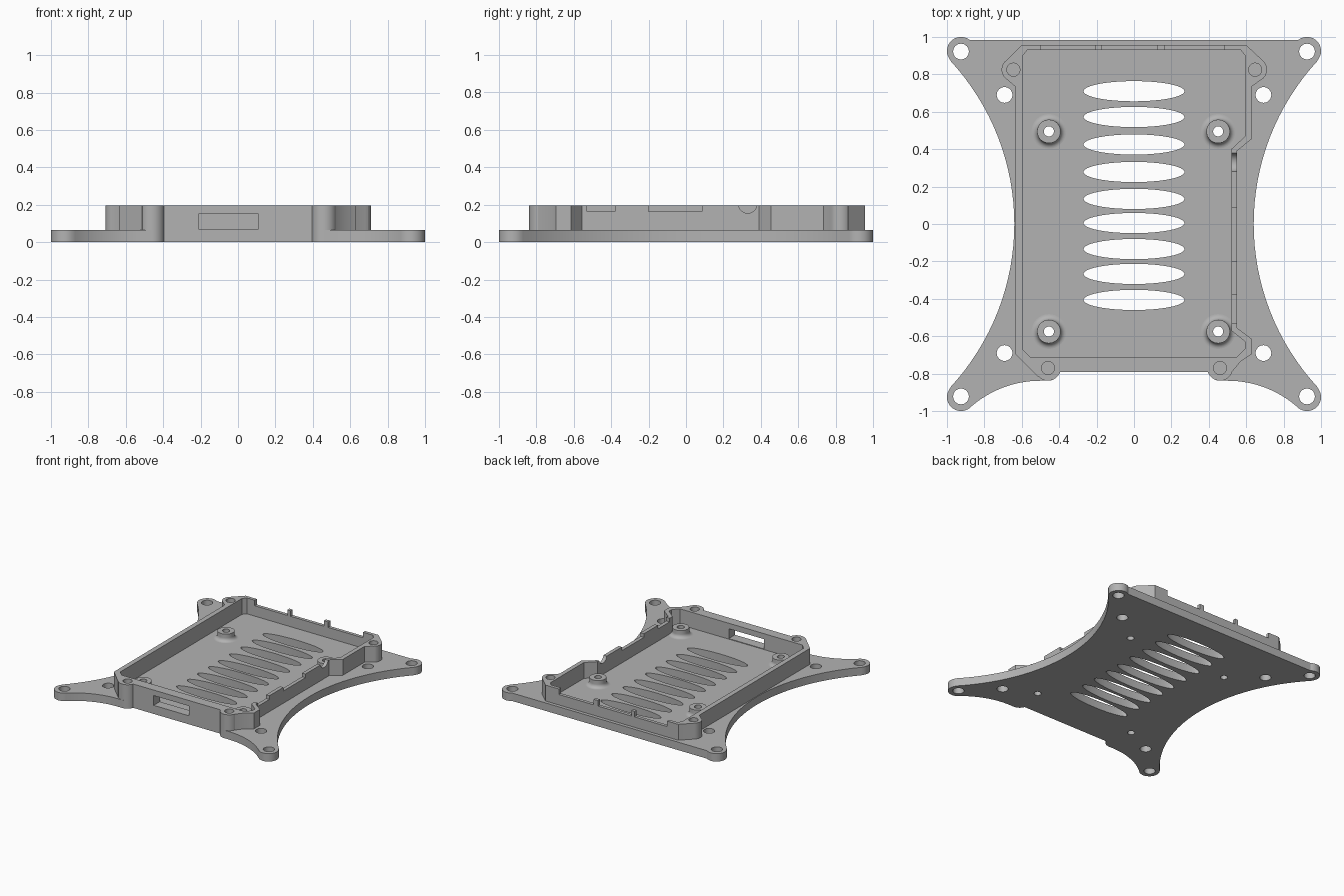
import bpy, bmesh
from math import sin, cos, pi, radians
from mathutils import Matrix

cube = bpy.data.objects.get("Cube")
if cube:
    bpy.data.objects.remove(cube, do_unlink=True)

grey = bpy.data.materials.new("matte grey")
grey.use_nodes = True
grey.diffuse_color = (0.45, 0.45, 0.45, 1)
grey.node_tree.nodes["Principled BSDF"].inputs["Base Color"].default_value = grey.diffuse_color

PLATE_TOP, RIM = 0.065, 0.195


def arc(cx, cy, r, start, end, steps=16):
    angles = [radians(start + (end - start) * i / steps) for i in range(steps + 1)]
    return [(cx + r * cos(a), cy + r * sin(a)) for a in angles]


def ellipse(cx, cy, rx, ry, steps=32):
    angles = [2 * pi * i / steps for i in range(steps)]
    return [(cx + rx * cos(a), cy + ry * sin(a)) for a in angles]


def rect(x0, x1, y0, y1):
    return [(x0, y0), (x1, y0), (x1, y1), (x0, y1)]


def finish(name, bm):
    bmesh.ops.recalc_face_normals(bm, faces=bm.faces)
    mesh = bpy.data.meshes.new(name)
    bm.to_mesh(mesh)
    bm.free()
    mesh.materials.append(grey)
    obj = bpy.data.objects.new(name, mesh)
    bpy.context.collection.objects.link(obj)
    return obj


def prism(name, outline, z0, z1, matrix=None):
    """Extrude a flat outline from z0 to z1."""
    bm = bmesh.new()
    face = bm.faces.new([bm.verts.new((x, y, z0)) for x, y in outline])
    top = bmesh.ops.extrude_face_region(bm, geom=[face])["geom"]
    verts = [v for v in top if isinstance(v, bmesh.types.BMVert)]
    bmesh.ops.translate(bm, verts=verts, vec=(0, 0, z1 - z0))
    if matrix:
        bm.transform(matrix)
    return finish(name, bm)


def combine(obj, tool, operation="DIFFERENCE"):
    """Apply a boolean and discard its tool."""
    mod = obj.modifiers.new("boolean", "BOOLEAN")
    mod.operation, mod.solver, mod.object = operation, "EXACT", tool
    bpy.context.view_layer.objects.active = obj
    bpy.ops.object.modifier_apply(modifier=mod.name)
    bpy.data.objects.remove(tool, do_unlink=True)


def cut(obj, outline, z0, z1, matrix=None):
    combine(obj, prism("cutter", outline, z0, z1, matrix))


def smooth(obj):
    bpy.ops.object.select_all(action="DESELECT")
    obj.select_set(True)
    bpy.context.view_layer.objects.active = obj
    bpy.ops.object.shade_smooth_by_angle(angle=radians(30))


# Base plate: half outline with rounded ears and concave sides, then mirrored
half = arc(0.925, 0.925, 0.075, 127, -42.8)
half += arc(1.925, 0, 1.285, 137.2, 222.8, 32)
half += arc(0.925, -0.925, 0.075, 42.8, -131.6)
half += arc(0.5, -1.404, 0.566, 48.4, 90)
half += arc(0.46, -0.77, 0.068, -90, -163, 8)
plate = prism("base_plate", half + [(-x, y) for x, y in reversed(half)], 0, PLATE_TOP)

# Mounting holes and vents
for sx in (-1, 1):
    for sy in (-1, 1):
        cut(plate, ellipse(sx * 0.925, sy * 0.922, 0.042, 0.042), -0.1, 0.2)
        cut(plate, ellipse(sx * 0.692, sy * 0.69, 0.042, 0.042), -0.1, 0.2)
for y in (0.71, 0.572, 0.425, 0.278, 0.134, 0.005, -0.134, -0.267, -0.406):
    cut(plate, ellipse(0, y, 0.27, 0.054, 48), -0.1, 0.2)

# Tray wall: outer block with corner bosses, hollowed by the inner outline
outer = [(-0.6, 0.957), (-0.69, 0.868), (-0.69, 0.782), (-0.635, 0.735),
         (-0.635, -0.695), (-0.512, -0.818), (-0.46, -0.79), (0.46, -0.79),
         (0.525, -0.79), (0.57, -0.735), (0.63, -0.695), (0.63, -0.615), (0.55, -0.555),
         (0.55, 0.39), (0.63, 0.455), (0.63, 0.735), (0.695, 0.782),
         (0.695, 0.868), (0.6, 0.957)]
inner = [(-0.57, 0.93), (-0.595, 0.9), (-0.595, -0.67), (-0.555, -0.71),
         (0.55, -0.71), (0.595, -0.665), (0.595, -0.63), (0.52, -0.57),
         (0.52, 0.4), (0.595, 0.47), (0.595, 0.9), (0.57, 0.93)]
bosses = [(-0.645, 0.825, 0.063), (0.648, 0.825, 0.063),
          (-0.46, -0.77, 0.068), (0.46, -0.77, 0.068)]
wall = prism("tray_wall", outer, PLATE_TOP, RIM)
for x, y, r in bosses:
    combine(wall, prism("boss", ellipse(x, y, r, r), PLATE_TOP, RIM), "UNION")
cut(wall, inner, 0, 0.3)
for x, y, r in bosses:
    cut(wall, ellipse(x, y, 0.035, 0.035), 0.08, 0.3)

# Front slot
cut(wall, rect(-0.21, 0.11, -0.9, -0.65), 0.07, 0.15)

# Back wall notches, leaving two small posts
for x0, x1 in ((-0.5, -0.205), (-0.175, 0.125), (0.165, 0.48)):
    cut(wall, rect(x0, x1, 0.9, 1), 0.15, 0.3)

# Side wall notches and a round cable notch
for y0, y1 in ((-0.53, -0.38), (-0.2, 0.085)):
    cut(wall, rect(0.5, 0.58, y0, y1), 0.165, 0.3)
z_to_x = Matrix(((0, 0, 1, 0), (1, 0, 0, 0), (0, 1, 0, 0), (0, 0, 0, 1)))
cut(wall, ellipse(0.33, 0.205, 0.05, 0.05), 0.5, 0.58, z_to_x)


# Board standoffs: lathed tubes with a flared foot
def standoff(name, x, y):
    hole, radius, flare, top = 0.027, 0.063, 0.03, 0.125
    profile = [(hole, PLATE_TOP)]
    profile += arc(radius + flare, PLATE_TOP + flare, flare, 270, 180, 8)
    profile += [(radius, top), (hole, top)]
    bm = bmesh.new()
    verts = [bm.verts.new((r, 0, z)) for r, z in profile]
    edges = [bm.edges.new((verts[i - 1], verts[i])) for i in range(len(verts))]
    bmesh.ops.spin(bm, geom=verts + edges, cent=(0, 0, 0), axis=(0, 0, 1),
                   angle=2 * pi, steps=32)
    bmesh.ops.remove_doubles(bm, verts=bm.verts, dist=0.0001)
    bmesh.ops.translate(bm, verts=bm.verts, vec=(x, y, 0))
    smooth(finish(name, bm))
    cut(plate, ellipse(x, y, hole, hole), -0.1, 0.2)


for side, x in (("right", -0.455), ("left", 0.45)):
    for end, y in (("back", 0.495), ("front", -0.575)):
        standoff(f"{end}_{side}_standoff", x, y)

smooth(plate)
smooth(wall)
